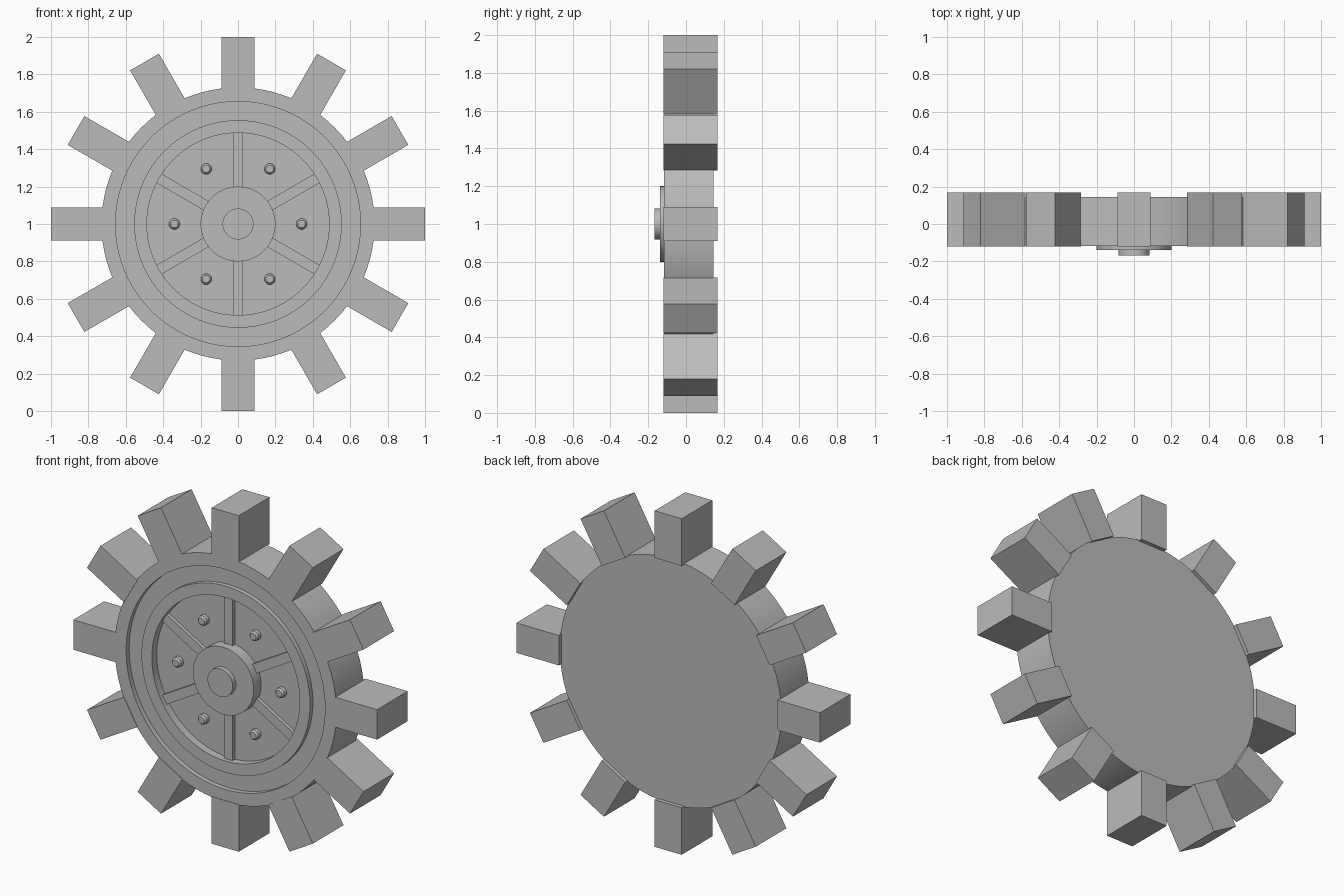
import bpy, bmesh, math
from mathutils import Matrix, Vector

if "Cube" in bpy.data.objects:
    bpy.data.objects.remove(bpy.data.objects["Cube"])

CENTRE = Vector((0, 0, 1))
grey = bpy.data.materials.new("plain grey")
grey.diffuse_color = (0.5, 0.5, 0.5, 1)
grey.use_nodes = True
grey.node_tree.nodes["Principled BSDF"].inputs["Base Color"].default_value = grey.diffuse_color


def finish(name, bm, smooth=False):
    bmesh.ops.recalc_face_normals(bm, faces=bm.faces)
    mesh = bpy.data.meshes.new(name)
    bm.to_mesh(mesh)
    bm.free()
    obj = bpy.data.objects.new(name, mesh)
    obj.location = CENTRE
    bpy.context.collection.objects.link(obj)
    mesh.materials.append(grey)
    if smooth:
        bpy.ops.object.select_all(action='DESELECT')
        obj.select_set(True)
        bpy.context.view_layer.objects.active = obj
        bpy.ops.object.shade_smooth_by_angle(angle=math.radians(30))
    return obj


def lathe(name, profile, segments, offset=(0, 0, 0)):
    """Revolve (radius, y) points around the y axis."""
    bm = bmesh.new()
    verts = [bm.verts.new((r, y, 0)) for r, y in profile]
    edges = [bm.edges.new(pair) for pair in zip(verts, verts[1:])]
    bmesh.ops.spin(bm, geom=verts + edges, cent=(0, 0, 0), axis=(0, 1, 0),
                   angle=math.tau, steps=segments, use_duplicate=False)
    bmesh.ops.remove_doubles(bm, verts=bm.verts, dist=1e-5)
    bmesh.ops.translate(bm, verts=bm.verts, vec=offset)
    return finish(name, bm, True)


def radial_block(name, r0, r1, width, y0, y1, angle):
    """Box lying along a radius, turned about the y axis."""
    bm = bmesh.new()
    bmesh.ops.create_cube(bm, size=1)
    size = Matrix.Diagonal((r1 - r0, y1 - y0, width, 1))
    place = Matrix.Translation(((r0 + r1) / 2, (y0 + y1) / 2, 0))
    bmesh.ops.transform(bm, verts=bm.verts,
                        matrix=Matrix.Rotation(angle, 4, 'Y') @ place @ size)
    return finish(name, bm)


# Wheel body: solid back, outer rim, groove, raised ring and sunken centre
lathe("wheel_body", [(0, 0.145), (0.73, 0.145), (0.73, -0.117), (0.655, -0.117),
                     (0.655, -0.088), (0.555, -0.088), (0.555, -0.115),
                     (0.487, -0.115), (0.487, -0.068), (0, -0.068)], 96)

# Hub disc and axle cap
lathe("hub", [(0.2, -0.06), (0.2, -0.138), (0, -0.138)], 64)
lathe("axle_cap", [(0.083, -0.13), (0.083, -0.168), (0, -0.168)], 48)

# Twelve square teeth
for i in range(12):
    radial_block(f"tooth_{i + 1}", 0.72, 1.0, 0.178, -0.12, 0.168, i * math.tau / 12)

# Six spokes with a bolt between each pair
for i in range(6):
    a = i * math.tau / 6
    radial_block(f"spoke_{i + 1}", 0.19, 0.5, 0.056, -0.09, -0.06, a + math.pi / 6)
    lathe(f"bolt_{i + 1}", [(0.029, -0.06), (0.029, -0.092), (0.02, -0.102), (0, -0.102)],
          24, (0.34 * math.cos(a), 0, 0.34 * math.sin(a)))
